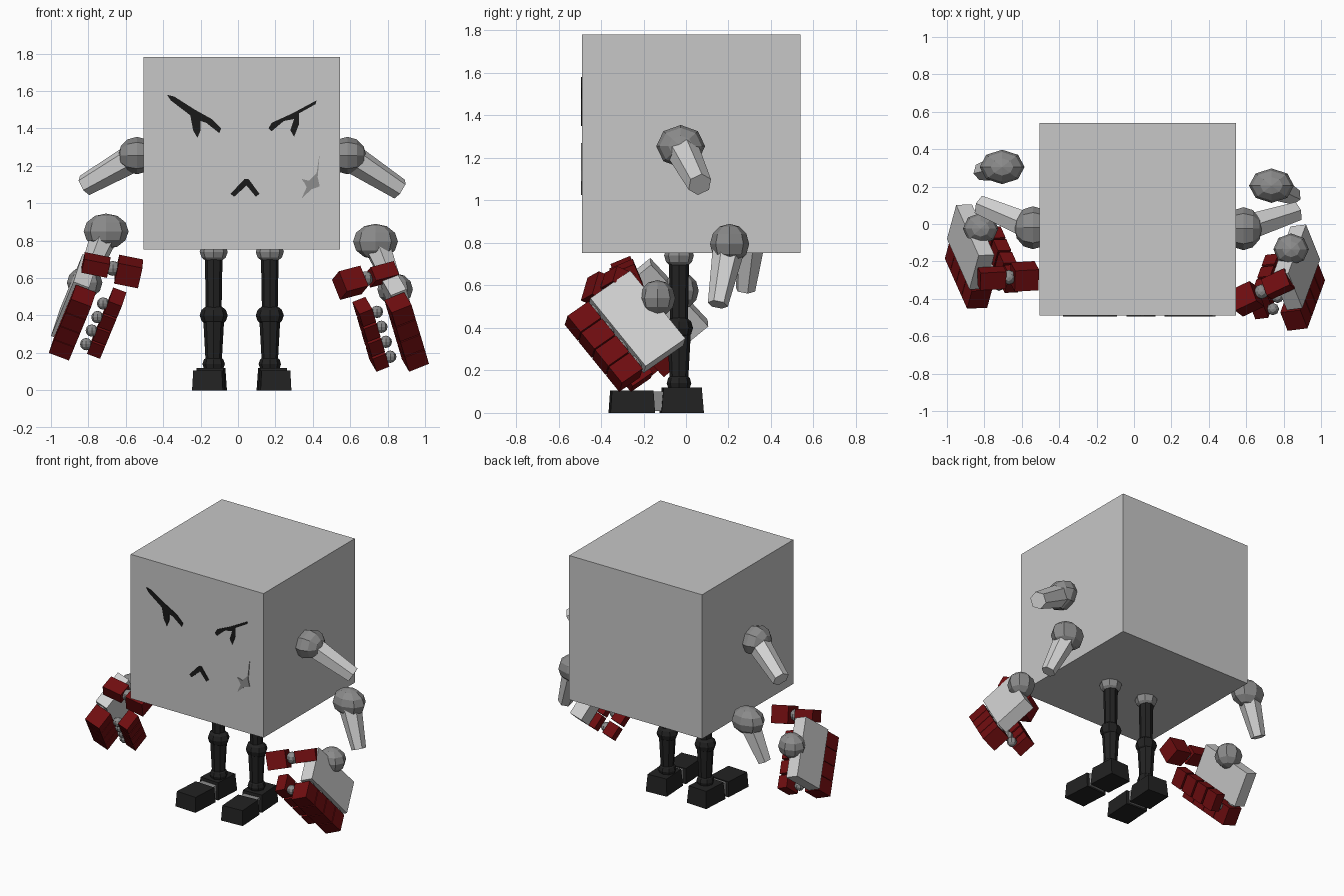
import bpy
import bmesh
from mathutils import Vector, Matrix

default_cube = bpy.data.objects.get("Cube")
if default_cube:
    bpy.data.objects.remove(default_cube, do_unlink=True)


def make_material(name, red, green, blue):
    material = bpy.data.materials.new(name)
    material.use_nodes = True
    color = (red, green, blue, 1)
    material.diffuse_color = color
    material.node_tree.nodes["Principled BSDF"].inputs["Base Color"].default_value = color
    return material


BODY = make_material("body grey", .57, .57, .57)
ARM = make_material("arm light grey", .64, .64, .64)
JOINT = make_material("joint grey", .26, .26, .26)
BLACK = make_material("leg black", .016, .016, .016)
RED = make_material("glove red", .16, .004, .005)
INK = make_material("face ink", .01, .01, .01)
SCAR = make_material("scar grey", .27, .27, .27)


def finish(name, mesh_builder, material):
    """Turn a bmesh into a flat shaded object."""
    bmesh.ops.recalc_face_normals(mesh_builder, faces=mesh_builder.faces)
    mesh = bpy.data.meshes.new(name)
    mesh_builder.to_mesh(mesh)
    mesh_builder.free()
    mesh.materials.append(material)
    part = bpy.data.objects.new(name, mesh)
    bpy.context.collection.objects.link(part)
    return part


def block(name, center, size, material, axes=None, top_scale=1.0):
    """Box with optional orientation and narrowed top."""
    builder = bmesh.new()
    bmesh.ops.create_cube(builder, size=1)
    frame = axes if axes else Matrix.Identity(3)
    for vert in builder.verts:
        local = Vector(a * b for a, b in zip(vert.co, size))
        if local.z > 0:
            local.x *= top_scale
            local.y *= top_scale
        vert.co = Vector(center) + frame @ local
    return finish(name, builder, material)


def ball(name, center, radii, material, axis=(0, 0, 1)):
    """Low-poly ellipsoid whose poles follow an axis."""
    builder = bmesh.new()
    bmesh.ops.create_uvsphere(builder, u_segments=8, v_segments=6, radius=1)
    turn = Vector(axis).to_track_quat("Z", "Y").to_matrix().to_4x4()
    stretch = Matrix.Diagonal((*radii, 1))
    bmesh.ops.transform(builder, matrix=Matrix.Translation(center) @ stretch @ turn,
                        verts=builder.verts)
    return finish(name, builder, material)


def limb(name, start, end, start_radius, end_radius, material, sides=8):
    """Tapered prism between two points."""
    start, end = Vector(start), Vector(end)
    direction = end - start
    builder = bmesh.new()
    bmesh.ops.create_cone(builder, cap_ends=True, segments=sides, radius1=start_radius,
                          radius2=end_radius, depth=direction.length)
    turn = direction.to_track_quat("Z", "Y").to_matrix().to_4x4()
    bmesh.ops.transform(builder, matrix=Matrix.Translation((start + end) / 2) @ turn,
                        verts=builder.verts)
    return finish(name, builder, material)


def face_plate(name, outline, material):
    """Thin painted plate on the front of the body."""
    builder = bmesh.new()
    verts = [builder.verts.new((x, FRONT, z)) for x, z in outline]
    face = builder.faces.new(verts)
    extruded = bmesh.ops.extrude_face_region(builder, geom=[face])["geom"]
    moved = [item for item in extruded if isinstance(item, bmesh.types.BMVert)]
    bmesh.ops.translate(builder, verts=moved, vec=(0, -.005, 0))
    return finish(name, builder, material)


# Body
FRONT = -.49
MIDDLE = .02
block("body", (MIDDLE, .025, 1.267), (1.05, 1.03, 1.03), BODY)

# Face markings
face_plate("right_eye", [(-.38, 1.58), (-.34, 1.57), (-.23, 1.5), (-.14, 1.45), (-.09, 1.4),
                         (-.1, 1.375), (-.17, 1.43), (-.2, 1.44), (-.2, 1.39), (-.217, 1.35),
                         (-.24, 1.39), (-.255, 1.47), (-.36, 1.55)], INK)
face_plate("left_eye", [(.42, 1.55), (.415, 1.53), (.325, 1.48), (.325, 1.42), (.3, 1.355),
                        (.28, 1.39), (.3, 1.45), (.245, 1.44), (.18, 1.385), (.163, 1.4),
                        (.18, 1.43), (.29, 1.48)], INK)
face_plate("mouth", [(-.04, 1.05), (.035, 1.13), (.056, 1.13), (.115, 1.05), (.095, 1.035),
                     (.046, 1.095), (-.02, 1.035)], INK)
face_plate("scar", [(.34, 1.13), (.38, 1.12), (.42, 1.16), (.437, 1.27), (.426, 1.14),
                    (.437, 1.09), (.394, 1.075), (.34, 1.026), (.367, 1.085), (.356, 1.107)], SCAR)

# Legs and feet
for side, sign in (("left", 1), ("right", -1)):
    x, y = MIDDLE + sign * .15, -.033
    ball(side + "_hip", (x, y, .74), (.075, .07, .06), JOINT)
    limb(side + "_thigh", (x, y, .7), (x, y, .42), .047, .042, BLACK)
    ball(side + "_knee", (x, y, .4), (.075, .066, .06), BLACK)
    limb(side + "_shin", (x, y, .38), (x, y, .15), .056, .043, BLACK)
    ball(side + "_ankle", (x, y, .14), (.06, .058, .05), BLACK)
    turn = Matrix.Rotation(sign * .06, 3, "Z")
    foot = x + sign * .015
    block(side + "_heel", (foot, -.02, .06), (.16, .2, .12), BLACK, turn, .9)
    block(side + "_foot_joint", (foot + sign * .005, -.135, .055), (.12, .05, .09), JOINT, turn)
    block(side + "_toe", (foot + sign * .012, -.255, .053), (.165, .21, .106), BLACK, turn, .93)


def build_arm(side, shoulder, upper_end, elbow, forearm_end):
    """Separate floating upper arm and forearm."""
    ball(side + "_shoulder", shoulder, (.1, .115, .1), JOINT, (1, 0, 0))
    limb(side + "_upper_arm", shoulder, upper_end, .08, .058, ARM, 6)
    ball(side + "_elbow", elbow, (.12, .092, .095), JOINT)
    limb(side + "_forearm", elbow, forearm_end, .078, .048, ARM, 6)


def build_hand(side, knuckle_corner, along_edge, palm_edge, wrist, thumb_base, thumb_tip):
    """Palm plate with four curled fingers and a thumb."""
    corner = Vector(knuckle_corner)
    edge = Vector(along_edge)
    across = edge.normalized()
    reach = Vector(palm_edge)
    reach = (reach - across * reach.dot(across)).normalized()
    inward = across.cross(reach)
    if inward.x * corner.x > 0:
        inward = -inward
    axes = Matrix((across, reach, inward)).transposed()
    if axes.determinant() < 0:
        axes = Matrix((-across, reach, inward)).transposed()
    length, width, thick = edge.length, .24, .09

    def place(u, v, n):
        return corner + across * u * length + reach * v + inward * n

    block(side + "_palm", place(.5, -width / 2, thick / 2), (length, width, thick), ARM, axes)
    ball(side + "_wrist", wrist, (.095, .085, .085), JOINT)
    for number in range(4):
        u = (number + .5) / 4
        label = side + "_finger_" + str(number + 1)
        ball(label + "_knuckle", place(u, .005, .055), (.035, .035, .035), JOINT)
        block(label + "_base", place(u, .075, .075), (.1, .125, .115), RED, axes)
        ball(label + "_joint", place(u, .02, .19), (.033, .033, .033), JOINT)
        block(label + "_tip", place(u, -.02, .25), (.09, .12, .075), RED, axes)

    # Thumb follows its own line
    base, tip = Vector(thumb_base), Vector(thumb_tip)
    thumb_axes = (tip - base).to_track_quat("X", "Z").to_matrix()
    tilt = thumb_axes @ Matrix.Rotation(.4, 3, "X")
    block(side + "_thumb_base", base, (.14, .1, .08), RED, tilt)
    ball(side + "_thumb_joint", base.lerp(tip, .52), (.04, .04, .04), JOINT)
    block(side + "_thumb_tip", tip, (.13, .12, .12), RED, tilt)


# Arms and hands
build_arm("left", (.585, -.025, 1.255), (.865, .065, 1.075), (.735, .205, .795), (.85, .15, .51))
build_arm("right", (-.54, -.02, 1.255), (-.82, .1, 1.095), (-.705, .305, .85), (-.815, .28, .58))
build_hand("left", (.9, -.45, .54), (.095, .26, -.32), (.085, -.17, -.16),
           (.84, -.135, .54), (.77, -.32, .62), (.6, -.4, .575))
build_hand("right", (-.88, -.35, .58), (-.12, .27, -.29), (-.05, -.18, -.15),
           (-.82, -.025, .575), (-.76, -.29, .67), (-.585, -.28, .635))
